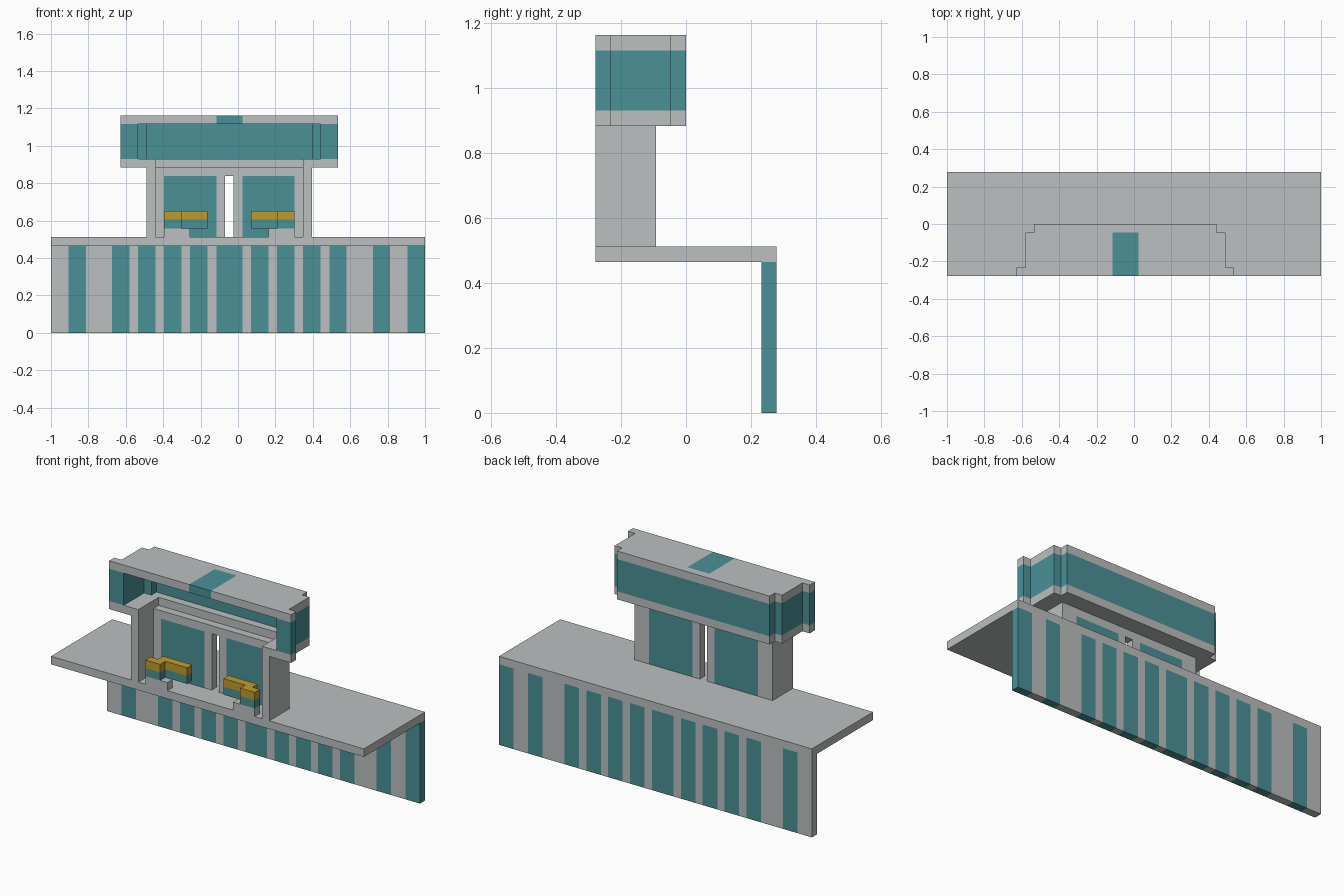
import bpy
import bmesh

cube = bpy.data.objects.get("Cube")
if cube:
    bpy.data.objects.remove(cube, do_unlink=True)

# The model sits on a modular grid, 43 units wide, 12 deep, 25 high
U = 2 / 43
MID = 20.5  # symmetry line of the kiosk, in grid units


def material(name, rgb):
    m = bpy.data.materials.new(name)
    m.use_nodes = True
    m.diffuse_color = (*rgb, 1)
    m.node_tree.nodes["Principled BSDF"].inputs["Base Color"].default_value = (*rgb, 1)
    return m


GREY = material("pale_grey", (0.5, 0.525, 0.525))
TEAL = material("teal", (0.069, 0.283, 0.305))
GOLD = material("gold", (0.53, 0.33, 0.026))


def prism(name, outline, low, high, mat):
    """Extrude a plan outline (grid units) between two heights."""
    bm = bmesh.new()
    verts = [bm.verts.new((x * U - 1, (y - 6) * U, low * U)) for x, y in outline]
    face = bm.faces.new(verts)
    ext = bmesh.ops.extrude_face_region(bm, geom=[face])
    top = [v for v in ext["geom"] if isinstance(v, bmesh.types.BMVert)]
    bmesh.ops.translate(bm, verts=top, vec=(0, 0, (high - low) * U))
    bmesh.ops.recalc_face_normals(bm, faces=bm.faces)
    mesh = bpy.data.meshes.new(name)
    bm.to_mesh(mesh)
    bm.free()
    mesh.materials.append(mat)
    ob = bpy.data.objects.new(name, mesh)
    bpy.context.collection.objects.link(ob)
    return ob


def box(name, x, y, z, mat):
    (x0, x1), (y0, y1) = x, y
    return prism(name, [(x0, y0), (x1, y0), (x1, y1), (x0, y1)], *z, mat)


def flip(points):
    """Mirror plan points across the kiosk's symmetry line."""
    return [(2 * MID - x, y) for x, y in reversed(points)]


def pair(name, x, y, z, mat):
    box("left_" + name, [2 * MID - v for v in x], y, z, mat)
    box("right_" + name, x, y, z, mat)


# Platform slab
box("platform", (0, 43), (0, 12), (10, 11), GREY)

# Rear support wall, alternating grey and teal segments
stripes = [2, 7, 10, 13, 16, 19, 23, 26, 29, 32, 37, 41]
x = 0
for s in stripes:
    e = s + (3 if s == 19 else 2)
    box("wall_panel", (x, s), (11, 12), (0, 10), GREY)
    box("wall_stripe", (s, e), (11, 12), (0, 10), TEAL)
    x = e

# Kiosk side walls, posts, windows and lintel
pair("side_wall", (11, 12), (0, 4), (11, 19), GREY)
pair("outer_post", (12, 13), (3, 4), (11, 18), GREY)
pair("window", (13, 19), (3, 4), (11, 18), TEAL)
pair("inner_post", (19, 20), (3, 4), (11, 18), GREY)
box("lintel", (12, 29), (3, 4), (18, 19), GREY)

# Canopy: open tray, teal fascia shell and roof on one stepped outline
half = [(33, 0), (33, 1), (32, 1), (32, 5), (31, 5), (31, 6)]
outline = half + flip(half)
tray_inner = [(29, 0), (29, 4)]
shell_inner = [(31, 0), (31, 4), (30, 4), (30, 5)]
prism("canopy_tray", outline + flip(tray_inner)[::-1] + tray_inner[::-1], 19, 20, GREY)
prism("canopy_fascia", outline + flip(shell_inner)[::-1] + shell_inner[::-1], 20, 24, TEAL)

# Roof wraps around a teal inlay block
notch = [(22, 0), (22, 5)]
prism("canopy_roof", outline + flip(notch)[::-1] + notch[::-1], 24, 25, GREY)
box("roof_inlay", (19, 22), (0, 5), (24, 25), TEAL)

# Mirrored counters: grey foot, teal body, gold top on an offset plan
counter = [(13, 0), (15, 0), (15, 1), (18, 1), (18, 2), (14, 2), (14, 1), (13, 1)]
for side, plan in (("right", counter), ("left", flip(counter))):
    prism(side + "_counter_body", plan, 12, 13, TEAL)
    prism(side + "_counter_top", plan, 13, 14, GOLD)
pair("counter_foot", (13, 16), (0, 1), (11, 12), GREY)
